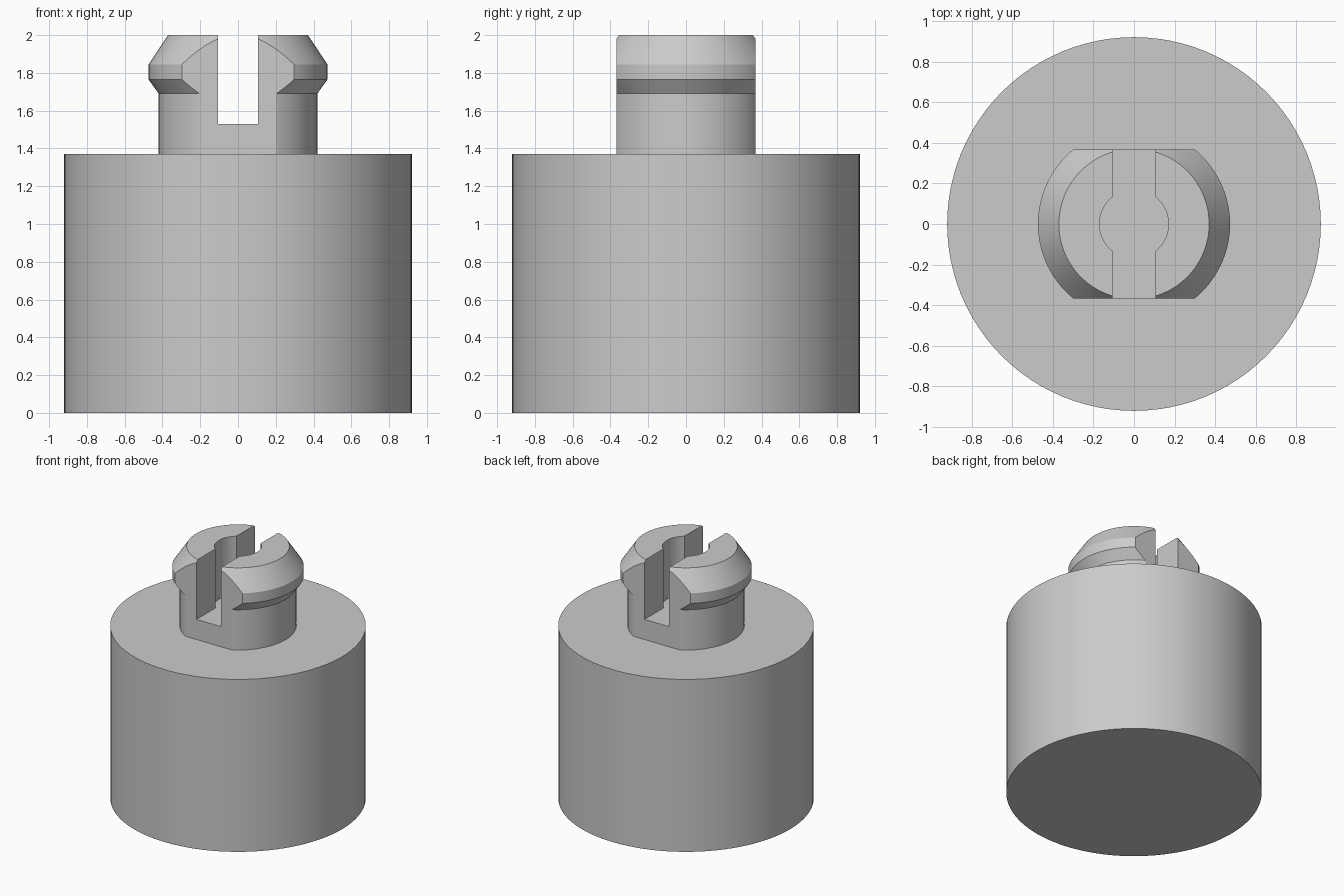
import bpy
import bmesh
import math
from mathutils import Matrix

cube = bpy.data.objects.get("Cube")
if cube:
    bpy.data.objects.remove(cube, do_unlink=True)

BODY_R, BODY_TOP = 0.92, 1.37
FLAT_Y, SLOT_X, SLOT_FLOOR, BORE_R = 0.368, 0.107, 1.53, 0.17
SEGMENTS = 96

grey = bpy.data.materials.new("plain grey")
grey.use_nodes = True
GREY = (0.6, 0.6, 0.6, 1)
grey.diffuse_color = GREY
grey.node_tree.nodes["Principled BSDF"].inputs["Base Color"].default_value = GREY


def add_object(name, bm):
    bmesh.ops.recalc_face_normals(bm, faces=bm.faces)
    mesh = bpy.data.meshes.new(name)
    bm.to_mesh(mesh)
    bm.free()
    mesh.materials.append(grey)
    obj = bpy.data.objects.new(name, mesh)
    bpy.context.collection.objects.link(obj)
    return obj


def lathe(name, profile):
    """Solid of revolution from (radius, height) pairs, capped at both ends."""
    bm = bmesh.new()
    rings = []
    for r, z in profile:
        rings.append([bm.verts.new((r * math.cos(a), r * math.sin(a), z))
                      for a in (math.tau * i / SEGMENTS for i in range(SEGMENTS))])
    for low, high in zip(rings, rings[1:]):
        for i in range(SEGMENTS):
            j = (i + 1) % SEGMENTS
            bm.faces.new((low[i], low[j], high[j], high[i]))
    bm.faces.new(rings[0])
    bm.faces.new(rings[-1])
    return add_object(name, bm)


def box(name, size, centre):
    bm = bmesh.new()
    bmesh.ops.create_cube(bm, size=1, matrix=Matrix.Translation(centre) @ Matrix.Diagonal((*size, 1)))
    return add_object(name, bm)


def cut(obj, cutter, operation):
    """Apply a boolean, then discard its cutter."""
    cutter.hide_render = True
    mod = obj.modifiers.new(cutter.name, 'BOOLEAN')
    mod.object, mod.operation, mod.solver = cutter, operation, 'EXACT'
    bpy.context.view_layer.objects.active = obj
    bpy.ops.object.modifier_apply(modifier=mod.name)
    bpy.data.objects.remove(cutter, do_unlink=True)


# Large cylindrical body
body = lathe("body", [(BODY_R, 0), (BODY_R, BODY_TOP)])

# Snap peg with a flared lip and tapered top
peg = lathe("snap_peg", [(0.42, BODY_TOP - 0.02), (0.42, 1.69), (0.473, 1.765),
                         (0.473, 1.845), (0.37, 2.0)])

# Flats on front and back, then the slot and central bore
cut(peg, box("flats_cutter", (2, 2 * FLAT_Y, 2), (0, 0, 1.7)), 'INTERSECT')
cut(peg, box("slot_cutter", (2 * SLOT_X, 2, 1), (0, 0, SLOT_FLOOR + 0.5)), 'DIFFERENCE')
cut(peg, lathe("bore_cutter", [(BORE_R, SLOT_FLOOR), (BORE_R, 2.5)]), 'DIFFERENCE')

# Smooth curved walls, crisp edges
for obj in (body, peg):
    bpy.ops.object.select_all(action='DESELECT')
    obj.select_set(True)
    bpy.context.view_layer.objects.active = obj
    bpy.ops.object.shade_smooth_by_angle(angle=math.radians(25))
